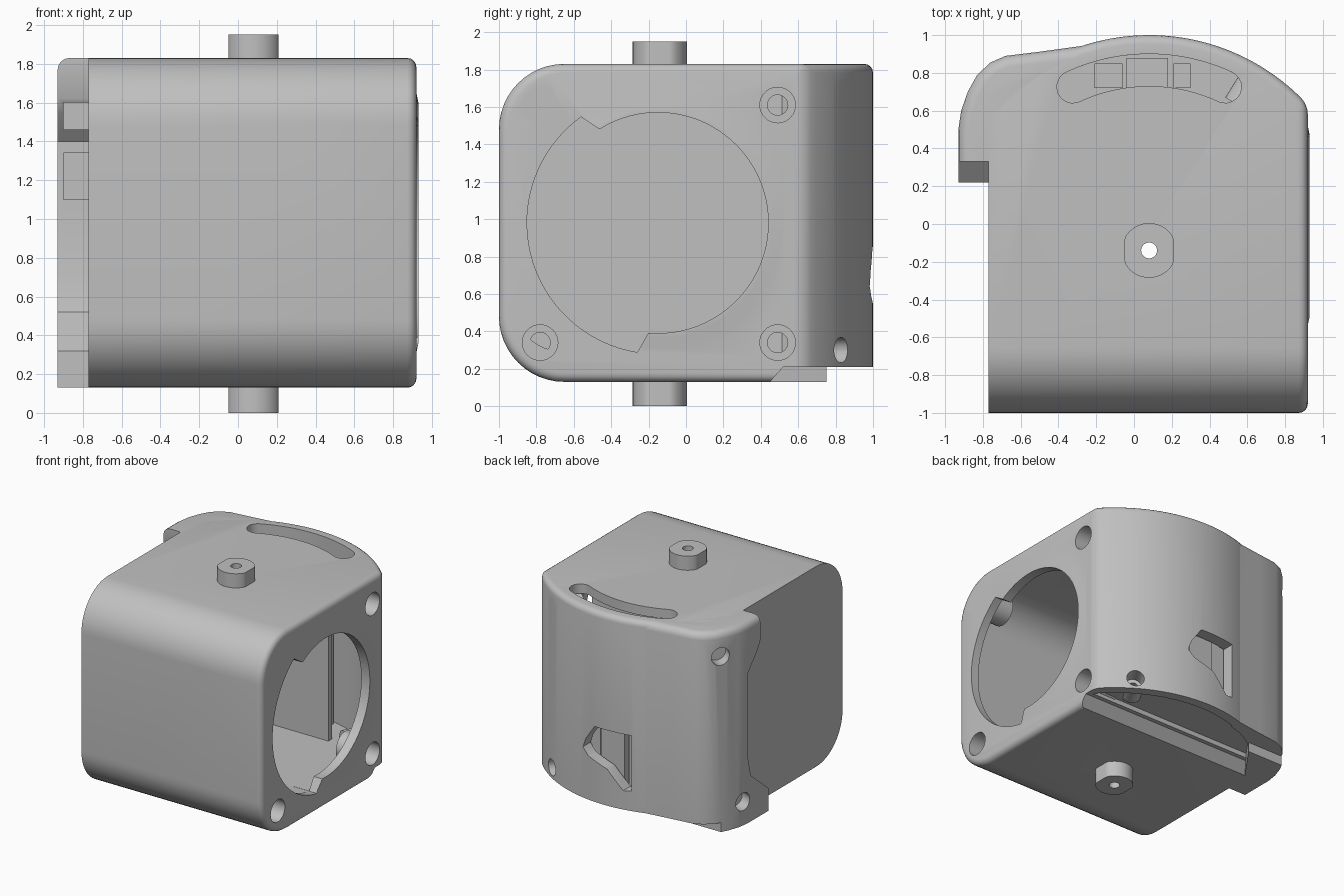
import bpy, bmesh, math
from mathutils import Vector, Matrix

if "Cube" in bpy.data.objects:
    bpy.data.objects.remove(bpy.data.objects["Cube"])

grey = bpy.data.materials.new("plain grey")
grey.use_nodes = True
grey.diffuse_color = (0.53, 0.53, 0.53, 1)
grey.node_tree.nodes["Principled BSDF"].inputs["Base Color"].default_value = (0.53, 0.53, 0.53, 1)

PX, PY = 0.08, -0.14          # pivot axis
BY, BZ = -0.15, 0.98          # bore axis


def add(name, bm):
    bmesh.ops.recalc_face_normals(bm, faces=bm.faces)
    mesh = bpy.data.meshes.new(name)
    bm.to_mesh(mesh)
    bm.free()
    ob = bpy.data.objects.new(name, mesh)
    bpy.context.scene.collection.objects.link(ob)
    mesh.materials.append(grey)
    return ob


def prism(name, pts, axis, lo, hi):
    """Extrude an outline: axis z takes (x, y), axis x takes (y, z), axis y takes (x, z)."""
    place = {"z": lambda p: (p[0], p[1], lo), "x": lambda p: (lo, p[0], p[1]),
             "y": lambda p: (p[0], lo, p[1])}[axis]
    bm = bmesh.new()
    face = bm.faces.new([bm.verts.new(place(p)) for p in pts])
    new = bmesh.ops.extrude_face_region(bm, geom=[face])["geom"]
    step = Vector([(hi - lo) * (axis == a) for a in "xyz"])
    bmesh.ops.translate(bm, vec=step, verts=[v for v in new if isinstance(v, bmesh.types.BMVert)])
    return add(name, bm)


def boolean(ob, other, op="DIFFERENCE"):
    mod = ob.modifiers.new("join", "BOOLEAN")
    mod.object, mod.operation, mod.solver = other, op, "EXACT"
    mod.use_hole_tolerant = True
    deps = bpy.context.evaluated_depsgraph_get()
    ob.data = bpy.data.meshes.new_from_object(ob.evaluated_get(deps))
    ob.modifiers.clear()
    bpy.data.objects.remove(other)


def solid(name, plan, side):
    """Solid that has the given outline from above and from the side."""
    ob = prism(name, plan, "z", -0.5, 2.5)
    boolean(ob, prism("side_cutter", side, "x", -2, 2), "INTERSECT")
    return ob


def round_edges(ob, keep, width):
    bm = bmesh.new()
    bm.from_mesh(ob.data)
    bmesh.ops.remove_doubles(bm, verts=bm.verts, dist=1e-5)
    edges = [e for e in bm.edges if len(e.link_faces) == 2
             and e.calc_face_angle(0) > math.radians(35) and keep(e)]
    bmesh.ops.bevel(bm, geom=edges, offset=width, segments=4, profile=0.5,
                    affect="EDGES", clamp_overlap=True)
    bm.to_mesh(ob.data)
    bm.free()


def arc(cx, cy, r, a, b, n):
    return [(cx + r * math.cos(math.radians(a + (b - a) * i / n)),
             cy + r * math.sin(math.radians(a + (b - a) * i / n))) for i in range(n + 1)]


def shell_plan(x0, x1, y0, r):
    a = math.degrees(math.acos((x1 - PX) / r))
    b = math.degrees(math.acos((x0 - PX) / r))
    return [(x0, y0), (x1, y0)] + arc(PX, PY, r, a, b, 40)


def front_round(y0, z0, z1, r):
    return arc(y0 + r, z1 - r, r, 90, 180, 12) + arc(y0 + r, z0 + r, r, 180, 270, 12)


def rod(name, start, direction, r, length, n=32, r_end=None):
    d = Vector(direction).normalized()
    bm = bmesh.new()
    bmesh.ops.create_cone(bm, cap_ends=True, segments=n, radius1=r, radius2=r_end or r, depth=length)
    turn = d.to_track_quat("Z", "Y").to_matrix().to_4x4()
    bm.transform(Matrix.Translation(Vector(start) + d * length / 2) @ turn)
    return add(name, bm)


# Housing with rounded edges, then stepped underneath at the curved back
body = solid("housing", shell_plan(-0.77, 0.92, -1, 1.14),
             front_round(-1, 0.13, 1.83, 0.35) + [(1.2, 0.13), (1.2, 1.83)])
round_edges(body, lambda e: max(v.co.x for v in e.verts) > -0.76, 0.065)
boolean(body, prism("step_cutter", [(0.44, 0.12), (0.52, 0.21), (1.3, 0.21), (1.3, 0.12)], "x", -1.5, 1.5))
boolean(body, rod("raised_ring", (0.91, BY, BZ), (1, 0, 0), 0.72, 0.02, 64, 0.62), "UNION")

# Side cover wrapping the back corner, with two screw tabs
cover = solid("side_cover",
              [(-0.93, 0.1), (-0.93, 0.5), (-0.915, 0.6), (-0.88, 0.7), (-0.83, 0.79), (-0.76, 0.855),
               (-0.68, 0.89), (-0.5, 0.912), (-0.26, 0.945), (-0.26, 0.85), (-0.5, 0.78), (-0.7, 0.5),
               (-0.77, 0.4), (-0.77, 0.1)],
              [(0.33, 1.83), (0.33, 1.62), (0.37, 1.55), (0.5, 1.4), (0.5, 0.7), (0.46, 0.52), (0.22, 0.32),
               (0.22, 0.13), (0.75, 0.13), (0.75, 0.21), (1.2, 0.21), (1.2, 1.83)])
round_edges(cover, lambda e: all(v.co.z > 1.82 and math.hypot(v.co.x + 0.2, v.co.y - 0.2) > 0.7
                                 for v in e.verts), 0.06)
for lo, hi in ((1.1, 1.34), (1.46, 1.6)):
    boolean(cover, prism("notch_cutter", [(-0.9, lo), (-0.75, lo), (-0.75, hi), (-0.9, hi)], "y", 0, 0.58))

# Inner cavity
boolean(body, solid("cavity_cutter", shell_plan(-0.69, 0.85, -0.93, 1.04),
                    front_round(-0.93, 0.29, 1.75, 0.28) + [(1.2, 0.29), (1.2, 1.75)]))

# Large bore with a wider front half for the twist lock
boolean(body, prism("bore_cutter", arc(BY, BZ, 0.59, -95, 122, 50) + arc(BY, BZ, 0.7, 126, 261, 32),
                    "x", 0.7, 1.1))

# Curved slot in the top
(ax, ay), (bx, by) = arc(PX, PY, 0.955, 115, 65, 1)
slot = (arc(PX, PY, 1.04, 65, 115, 28) + arc(ax, ay, 0.085, 125, 285, 8)
        + arc(PX, PY, 0.87, 115, 65, 28) + arc(bx, by, 0.085, 255, 415, 8))
boolean(body, prism("slot_cutter", slot, "z", 1.6, 2))

# Crescent pocket underneath, with a row of small holes
boolean(body, prism("pocket_cutter", arc(PX, PY, 1.06, 41, 139, 30), "z", 0.1, 0.25))
for i in range(7):
    a = math.radians(64 + 9 * i)
    r = 0.84 + 0.1 * (i % 2)
    boolean(body, rod("pin_hole_cutter", (PX + r * math.cos(a), PY + r * math.sin(a), 0.1),
                      (0, 0, 1), 0.03, 0.25, 16))

# Angled window in the back wall
boolean(body, prism("window_cutter", [(0.28, 0.64), (0.25, 0.72), (0.16, 0.85), (-0.17, 0.85), (-0.17, 0.38),
                                      (-0.1, 0.37), (0.04, 0.52), (0.22, 0.58)], "y", 0.8, 1.2))


# Counterbored screw wells
def screw_well(name, point, direction, r, depth, wall):
    d = Vector(direction).normalized()
    p = Vector(point)
    boolean(body, rod("well_cutter", p - d * depth, d, r, depth + 0.15))
    well = rod(name, p - d * (depth + 0.1), d, r + wall, depth + 0.035)
    boolean(well, rod("well_cutter", p - d * depth, d, r, depth + 0.2))
    boolean(well, rod("well_cutter", p - d * (depth + 0.2), d, r * 0.57, depth + 0.3))


for y in (-0.78, 0.49):
    for z in (0.34, 1.61):
        screw_well("face_screw_well", (0.92, y, z), (1, 0, 0), 0.095, 0.16, 0.025)
for z in (0.3, 1.66):
    screw_well("back_screw_well", (0.68, 0.83, z), (0.6, 0.97, 0), 0.068, 0.14, 0.015)
for point, direction in (((-0.85, 0.75, 1.62), (-0.8, 0.6, 0)), ((-0.915, 0.55, 0.33), (-0.95, 0.3, 0))):
    d = Vector(direction).normalized()
    boolean(cover, rod("well_cutter", Vector(point) - d * 0.1, d, 0.075, 0.3))

# Pivot bosses, flattened at the sides and drilled through
boss = [(PX + max(-0.13, min(0.13, x)), PY + y) for x, y in arc(0, 0, 0.145, 0, 352.5, 47)]
for name, lo, hi in (("top_pivot", 1.8, 1.95), ("bottom_pivot", 0, 0.16)):
    pivot = prism(name, boss, "z", lo, hi)
    boolean(pivot, rod("pin_cutter", (PX, PY, -0.5), (0, 0, 1), 0.042, 3))
boolean(body, rod("pin_cutter", (PX, PY, -0.5), (0, 0, 1), 0.042, 3))

# Inner partition and the guide posts under the slot
for name, x0, x1, y0, y1, top in (("partition", -0.72, 0.45, 0.57, 0.62, 1.77),
                                  ("centre_guide", -0.04, 0.18, 0.72, 0.88, 1.6),
                                  ("left_guide", -0.21, -0.06, 0.72, 0.85, 1.45),
                                  ("right_guide", 0.21, 0.3, 0.72, 0.85, 1.45)):
    prism(name, [(x0, y0), (x1, y0), (x1, y1), (x0, y1)], "z", 0.27, top)

# Smooth shading with sharp creases
bpy.ops.object.select_all(action="DESELECT")
for ob in bpy.context.scene.objects:
    if ob.type == "MESH":
        ob.select_set(True)
        bpy.context.view_layer.objects.active = ob
bpy.ops.object.shade_smooth_by_angle(angle=math.radians(30))
